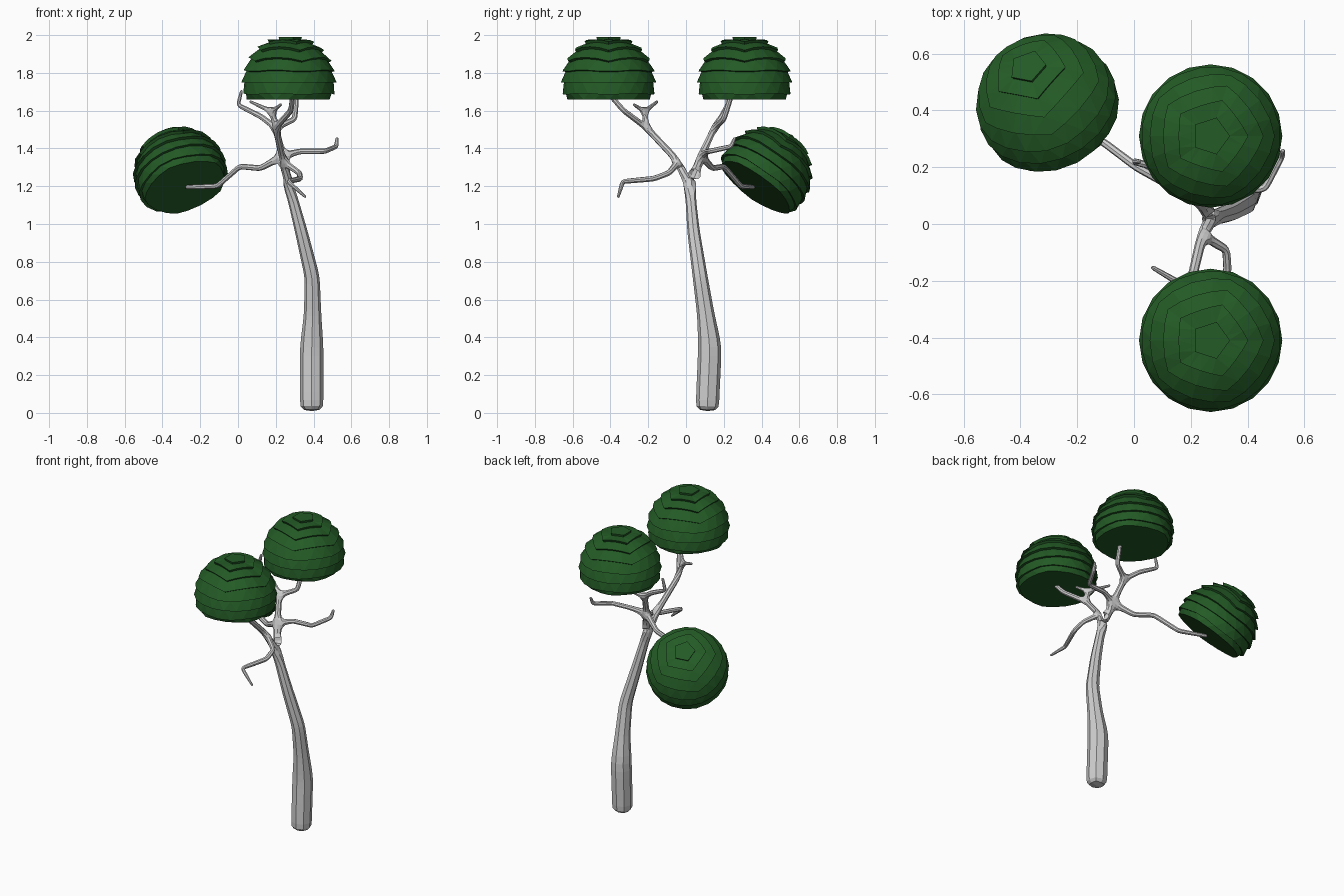
import bpy, bmesh, math
from mathutils import Vector

if "Cube" in bpy.data.objects:
    bpy.data.objects.remove(bpy.data.objects["Cube"])


def material(name, rgb):
    m = bpy.data.materials.new(name)
    m.diffuse_color = (*rgb, 1)
    m.use_nodes = True
    m.node_tree.nodes["Principled BSDF"].inputs["Base Color"].default_value = m.diffuse_color
    return m


BARK = material("pale bark", (0.62, 0.62, 0.62))
LEAF = material("dark green leaves", (0.017, 0.103, 0.019))


def add_object(name, mesh, mat):
    ob = bpy.data.objects.new(name, mesh)
    bpy.context.collection.objects.link(ob)
    mesh.materials.append(mat)
    return ob


# ---- trunk and branches: one skinned skeleton of (x, y, z, radius) paths ----
verts, radii, edges, index = [], [], [], {}


def path(*pts):
    """Chain of points; a point already used is shared, so branches join."""
    prev = None
    for x, y, z, r in pts:
        key = (x, y, z)
        if key not in index:
            index[key] = len(verts)
            verts.append(key)
            radii.append(r)
        if prev is not None:
            edges.append((prev, index[key]))
        prev = index[key]


FORK = (.275, .02, 1.19, .028)
FRONT = (.24, -.04, 1.33, .02)
BACK = (.235, .08, 1.36, .022)
TWIG_F = (.20, -.21, 1.51, .018)
TWIG_B = (.20, .15, 1.51, .018)
SPLIT = (.18, -.22, 1.595, .014)

path((.39, .113, .005, .066), (.39, .114, .06, .067), (.39, .127, .35, .068),
     (.395, .105, .52, .05), (.393, .075, .72, .043), (.335, .04, .96, .036), FORK)
# front limb, carrying the front crown
path(FORK, FRONT, TWIG_F, (.28, -.33, 1.60, .016), (.29, -.40, 1.68, .014))
path(FRONT, (.325, -.09, 1.27, .016), (.33, -.17, 1.24, .016),
     (.265, -.335, 1.225, .014), (.36, -.36, 1.14, .007))
path(TWIG_F, SPLIT, (.06, -.15, 1.65, .008))
path(SPLIT, (.23, -.28, 1.635, .008))
# back limb, carrying the back crown and the low side crown
path(FORK, BACK, TWIG_B, (.30, .20, 1.555, .016), (.31, .24, 1.68, .014))
path(TWIG_B, (.12, .19, 1.57, .016), (.00, .22, 1.63, .013), (.02, .22, 1.71, .008))
path(BACK, (.12, .14, 1.295, .017), (.01, .20, 1.305, .016),
     (-.11, .29, 1.20, .015), (-.28, .36, 1.195, .012))
path(BACK, (.33, .115, 1.385, .016), (.46, .125, 1.385, .015),
     (.52, .24, 1.41, .014), (.525, .26, 1.46, .008))

mesh = bpy.data.meshes.new("trunk_and_branches")
mesh.from_pydata(verts, edges, [])
tree = add_object("trunk_and_branches", mesh, BARK)
skin = tree.modifiers.new("Skin", 'SKIN')
for i, sv in enumerate(mesh.skin_vertices[0].data):
    sv.radius = (radii[i], radii[i])
    sv.use_root = (i == 0)
sub = tree.modifiers.new("Subdivision", 'SUBSURF')
sub.levels = sub.render_levels = 1


# ---- leaf crowns: rows of a geodesic ball, each row flared like a shingle ----
R, FLOOR, TILT = .25, -.09, math.atan(2)


def on_ball(polar, deg):
    a = math.radians(deg)
    return Vector((math.sin(polar) * math.cos(a), math.sin(polar) * math.sin(a), math.cos(polar)))


def ring(k):
    """20 points on geodesic row k, counted down from the pole (k = 1..8)."""
    pts = []
    for i in range(5):
        if k <= 4:
            a, b = on_ball(TILT * k / 4, 72 * i), on_ball(TILT * k / 4, 72 * i + 72)
            for j in range(4):
                p = a.lerp(b, j / 4)
                pts.append(p if k <= 1 else p.normalized())
        else:
            m = k - 4
            up0, up1 = on_ball(TILT, 72 * i), on_ball(TILT, 72 * i + 72)
            lo0, lo1 = on_ball(math.pi - TILT, 72 * i + 36), on_ball(math.pi - TILT, 72 * i + 108)
            a, b, c = up0.slerp(lo0, m / 4), up1.slerp(lo0, m / 4), up1.slerp(lo1, m / 4)
            pts += [a.lerp(b, j / (4 - m)).normalized() for j in range(4 - m)]
            pts += [b.lerp(c, j / m).normalized() for j in range(m)]
    return pts


def crown(name, centre, axis):
    bm = bmesh.new()

    def loop(k, scale):
        out = []
        for p in ring(k):
            q = p * R * scale
            q.z = max(q.z, FLOOR)
            out.append(bm.verts.new(q))
        # lower rows start half a turn step round, so keep them in angular order
        return sorted(out, key=lambda v: round(math.atan2(v.co.y, v.co.x) % math.tau, 4) % 6.28)

    def bridge(a, b):
        for i in range(20):
            j = (i + 1) % 20
            bm.faces.new((a[i], b[i], b[j], a[j]))

    low = loop(1, 1.0)
    bm.faces.new(low)
    for k in range(1, 8):
        tucked = loop(k, .945)
        bridge(low, tucked)
        low = loop(k + 1, 1.01)
        bridge(tucked, low)
    bm.faces.new(list(reversed(low)))
    bmesh.ops.triangulate(bm, faces=[f for f in bm.faces if len(f.verts) == 4])
    bmesh.ops.recalc_face_normals(bm, faces=bm.faces)
    me = bpy.data.meshes.new(name)
    bm.to_mesh(me)
    bm.free()
    ob = add_object(name, me, LEAF)
    ob.location = centre
    ob.rotation_mode = 'QUATERNION'
    ob.rotation_quaternion = Vector((0, 0, 1)).rotation_difference(Vector(axis))


crown("back_crown", (.27, .31, 1.75), (0, 0, 1))
crown("front_crown", (.27, -.41, 1.75), (0, 0, 1))
crown("side_crown", (-.305, .42, 1.265), (-.29, .56, .77))
